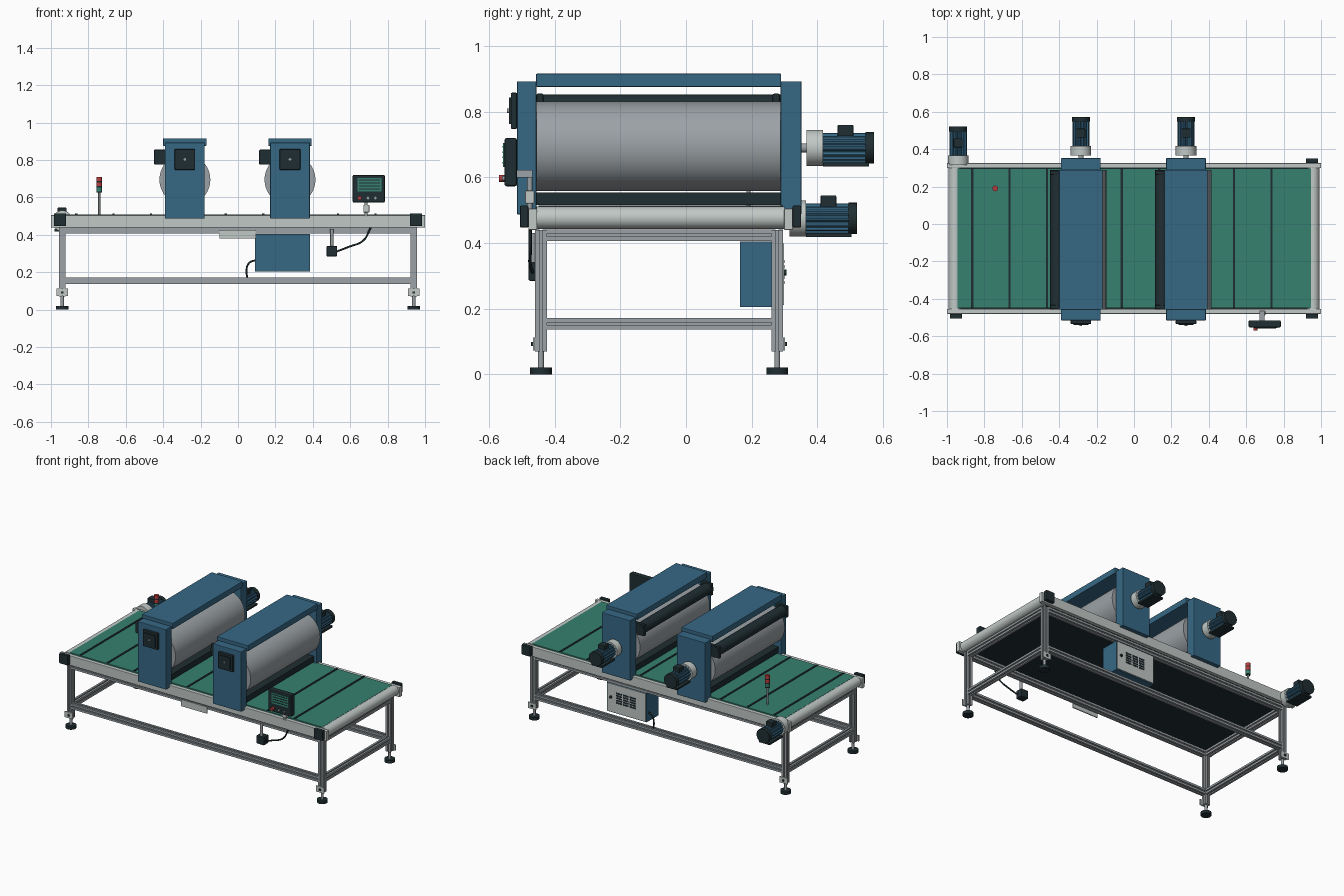
import bpy, bmesh, math
from mathutils import Matrix, Vector

if "Cube" in bpy.data.objects:
    bpy.data.objects.remove(bpy.data.objects["Cube"])


def material(name, r, g, b):
    m = bpy.data.materials.new(name)
    m.use_nodes = True
    m.diffuse_color = (r, g, b, 1)
    m.node_tree.nodes["Principled BSDF"].inputs["Base Color"].default_value = (r, g, b, 1)
    return m


BLUE = material("housing_blue", .037, .138, .235)
GREEN = material("belt_green", .037, .22, .162)
DARK = material("dark_plastic", .014, .027, .032)
STEEL = material("steel_grey", .33, .36, .38)
LIGHT = material("light_aluminium", .53, .58, .56)
RED = material("signal_red", .5, .045, .045)

TURN = {"x": Matrix.Rotation(math.pi / 2, 4, "Y"),
        "y": Matrix.Rotation(-math.pi / 2, 4, "X"),
        "z": Matrix.Identity(4)}


def finish(name, bm, mat, smooth=False):
    bmesh.ops.recalc_face_normals(bm, faces=bm.faces)
    me = bpy.data.meshes.new(name)
    bm.to_mesh(me)
    bm.free()
    me.materials.append(mat)
    if smooth:
        me.shade_smooth()
        me.set_sharp_from_angle(angle=math.radians(35))
    ob = bpy.data.objects.new(name, me)
    bpy.context.scene.collection.objects.link(ob)
    return ob


def box(name, mat, x, y, z, bevel=0):
    """Box from three (low, high) ranges."""
    bm = bmesh.new()
    bmesh.ops.create_cube(bm, size=1)
    for v in bm.verts:
        v.co = Vector([(a + b) / 2 + c * (b - a) for c, (a, b) in zip(v.co, (x, y, z))])
    if bevel:
        bmesh.ops.bevel(bm, geom=bm.edges[:], offset=bevel, segments=2, affect="EDGES", profile=.5)
    return finish(name, bm, mat)


def prism(name, mat, pts, axis, start, length, smooth=False):
    """Closed outline swept along one axis from a start point."""
    bm = bmesh.new()
    face = bm.faces.new([bm.verts.new((u, v, 0)) for u, v in pts])
    ext = bmesh.ops.extrude_face_region(bm, geom=[face])
    bmesh.ops.translate(bm, verts=[g for g in ext["geom"] if isinstance(g, bmesh.types.BMVert)],
                        vec=(0, 0, length))
    bm.transform(Matrix.Translation(start) @ TURN[axis])
    return finish(name, bm, mat, smooth)


def rod(name, mat, axis, start, length, r, n=32):
    pts = [(r * math.cos(i * math.tau / n), r * math.sin(i * math.tau / n)) for i in range(n)]
    return prism(name, mat, pts, axis, start, length, True)


def slotted(name, axis, start, length, a=.018):
    """Aluminium profile with a groove on each side."""
    side = [(-a, -a), (-a / 4, -a), (-a / 4, -a * .6), (a / 4, -a * .6), (a / 4, -a)]
    pts = []
    for k in range(4):
        c, s = (1, 0, -1, 0)[k], (0, 1, 0, -1)[k]
        pts += [(u * c - v * s, u * s + v * c) for u, v in side]
    return prism(name, STEEL, pts, axis, start, length)


def cable(name, points, r=.005):
    cu = bpy.data.curves.new(name, "CURVE")
    cu.dimensions = "3D"
    cu.bevel_depth = r
    sp = cu.splines.new("BEZIER")
    sp.bezier_points.add(len(points) - 1)
    for p, co in zip(sp.bezier_points, points):
        p.co = co
        p.handle_left_type = p.handle_right_type = "AUTO"
    cu.materials.append(DARK)
    bpy.context.scene.collection.objects.link(bpy.data.objects.new(name, cu))


def motor(name, x, y, z):
    """Geared motor pointing to the back, starting at its flange."""
    rod(name + "_shaft", STEEL, "y", (x, y - .03, z), .04, .014)
    rod(name + "_flange", LIGHT, "y", (x, y, z), .05, .055)
    n = 28
    fins = []
    for i in range(n * 2):
        r = .046 if i % 4 < 2 else .04
        fins.append((r * math.cos(i * math.pi / n), r * math.sin(i * math.pi / n)))
    prism(name + "_finned_body", BLUE, fins, "y", (x, y + .05, z), .14)
    rod(name + "_fan_cover", DARK, "y", (x, y + .18, z), .026, .048)
    box(name + "_terminal_box", DARK, (x - .024, x + .024), (y + .095, y + .143), (z + .035, z + .07), .003)
    box(name + "_foot", DARK, (x - .04, x + .04), (y + .05, y + .19), (z - .057, z - .045))


BACK, FRONT = .312, -.467    # centre lines of the side rails
INNER = (-.455, .3)

# conveyor bed and belt
for label, y in (("front", FRONT), ("back", BACK)):
    box(label + "_side_rail", LIGHT, (-1, 1), (y - .013, y + .013), (.44, .505), .002)
box("bed_underside", DARK, (-.935, .935), INNER, (.447, .49))
box("belt", GREEN, (-.945, .945), (-.45, .296), (.49, .51))
for i in range(9):
    x = -.865 + i * .2
    box("belt_cleat", DARK, (x - .006, x + .006), (-.45, .296), (.51, .514))
for sx, label in ((-1, "right"), (1, "left")):
    rod(label + "_end_roller", LIGHT, "y", (sx * .957, INNER[0], .477), INNER[1] - INNER[0], .034)
    x = sx * .952
    box(label + "_front_bearing_cap", DARK, (x - .033, x + .033), (-.506, -.48), (.447, .514), .004)
box("left_back_bearing_cap", DARK, (.919, .985), (.325, .351), (.447, .514), .004)

# support frame
LEG_X, LEG_F, LEG_B = .94, -.442, .278
for sx in (-1, 1):
    x = sx * LEG_X
    for y in (LEG_F, LEG_B):
        slotted("leg", "z", (x, y, .07), .37)
        rod("foot_stem", STEEL, "z", (x, y, .015), .06, .009, 16)
        rod("foot_pad", DARK, "z", (x, y, 0), .02, .033)
        out = -1 if y < 0 else 1
        ya, yb = sorted((y + out * .018, y + out * .024))
        box("leg_bracket", LIGHT, (x - .03, x + .03), (ya, yb), (.072, .112))
        ya, yb = sorted((y + out * .024, y + out * .03))
        box("bracket_bolt", DARK, (x - .006, x + .006), (ya, yb), (.086, .098))
    for z in (.154, .424):
        slotted("cross_beam", "y", (x, LEG_F + .018, z), LEG_B - LEG_F - .036)
for y in (LEG_F, LEG_B):
    for z in (.154, .424):
        slotted("long_beam", "x", (-LEG_X + .018, y, z), 2 * LEG_X - .036)

# two drum stations
for n, x in enumerate((-.284, .278)):
    tag = "station_%d_" % (n + 1)
    box(tag + "front_column", BLUE, (x - .106, x + .106), (-.515, -.456), (.487, .893), .003)
    box(tag + "back_column", BLUE, (x - .106, x + .106), (.288, .352), (.487, .893), .003)
    box(tag + "top_beam", BLUE, (x - .116, x + .116), (-.457, .29), (.876, .916), .003)
    rod(tag + "drum", STEEL, "y", (x, -.456, .695), .744, .136, 64)
    rod(tag + "pressure_roller", DARK, "y", (x - .128, -.456, .815), .744, .037)
    box(tag + "lower_plate", DARK, (x - .09, x + .09), (-.456, .288), (.516, .554))
    for y in (-.456, .264):
        box(tag + "roller_bearing", DARK, (x - .165, x - .08), (y, y + .022), (.775, .856), .006)
    # access cover with a raised rim and a centre knob
    box(tag + "cover", DARK, (x - .055, x + .055), (-.534, -.515), (.748, .858), .003)
    box(tag + "cover_panel", DARK, (x - .04, x + .04), (-.539, -.534), (.763, .843))
    rod(tag + "cover_knob", STEEL, "y", (x, -.546, .803), .01, .007, 16)
    motor(tag + "motor", x, .367, .69)
motor("belt_motor", -.94, .315, .475)

# operator panel
box("panel_case", DARK, (.613, .785), (-.553, -.515), (.573, .72), .006)
box("panel_screen", GREEN, (.64, .768), (-.557, -.552), (.632, .705))
for i in range(4):
    z = .645 + i * .016
    box("screen_line", DARK, (.648, .76), (-.559, -.556), (z - .002, z + .002))
rod("stop_button", RED, "y", (.65, -.57, .597), .02, .011, 20)
for x in (.695, .735):
    rod("panel_button", STEEL, "y", (x, -.56, .597), .01, .007, 16)
rod("panel_post", STEEL, "z", (.685, -.476, .5), .12, .008, 16)
box("post_clamp", LIGHT, (.67, .702), (-.49, -.462), (.52, .56), .003)
box("panel_arm", STEEL, (.672, .698), (-.517, -.468), (.6, .622))

# hanging sensor box and its cable
rod("sensor_post", STEEL, "z", (.502, -.467, .33), .1, .009, 16)
box("sensor_box", DARK, (.474, .53), (-.48, -.43), (.285, .34), .004)
cable("sensor_cable", [(.525, -.467, .31), (.59, -.475, .335), (.67, -.475, .37), (.71, -.475, .44)])
box("name_plate", LIGHT, (-.1, .095), (-.468, -.461), (.38, .425))

# electrical cabinet
box("cabinet", BLUE, (.09, .385), (.165, .292), (.205, .405))
box("cabinet_door", LIGHT, (.096, .379), (.292, .298), (.211, .399))
for i in range(5):
    z = .275 + i * .016
    for k in range(3):
        x = .17 + k * .05
        box("cabinet_vent", DARK, (x, x + .042), (.297, .3), (z, z + .01))
rod("cabinet_lock", DARK, "y", (.352, .297, .31), .01, .009, 16)
cable("cabinet_cable", [(.095, .27, .265), (.06, .275, .25), (.045, .278, .21), (.05, .278, .17)])

# signal tower
tx, ty = -.742, .19
rod("tower_post", STEEL, "z", (tx, ty, .508), .12, .006, 16)
for i, mat in enumerate((GREEN, RED, RED)):
    z = .63 + i * .027
    rod("tower_base_ring", DARK, "z", (tx, ty, z - .003), .006, .015, 20)
    rod("tower_lamp", mat, "z", (tx, ty, z + .003), .021, .015, 20)
rod("tower_cap", RED, "z", (tx, ty, .705), .005, .013, 20)
